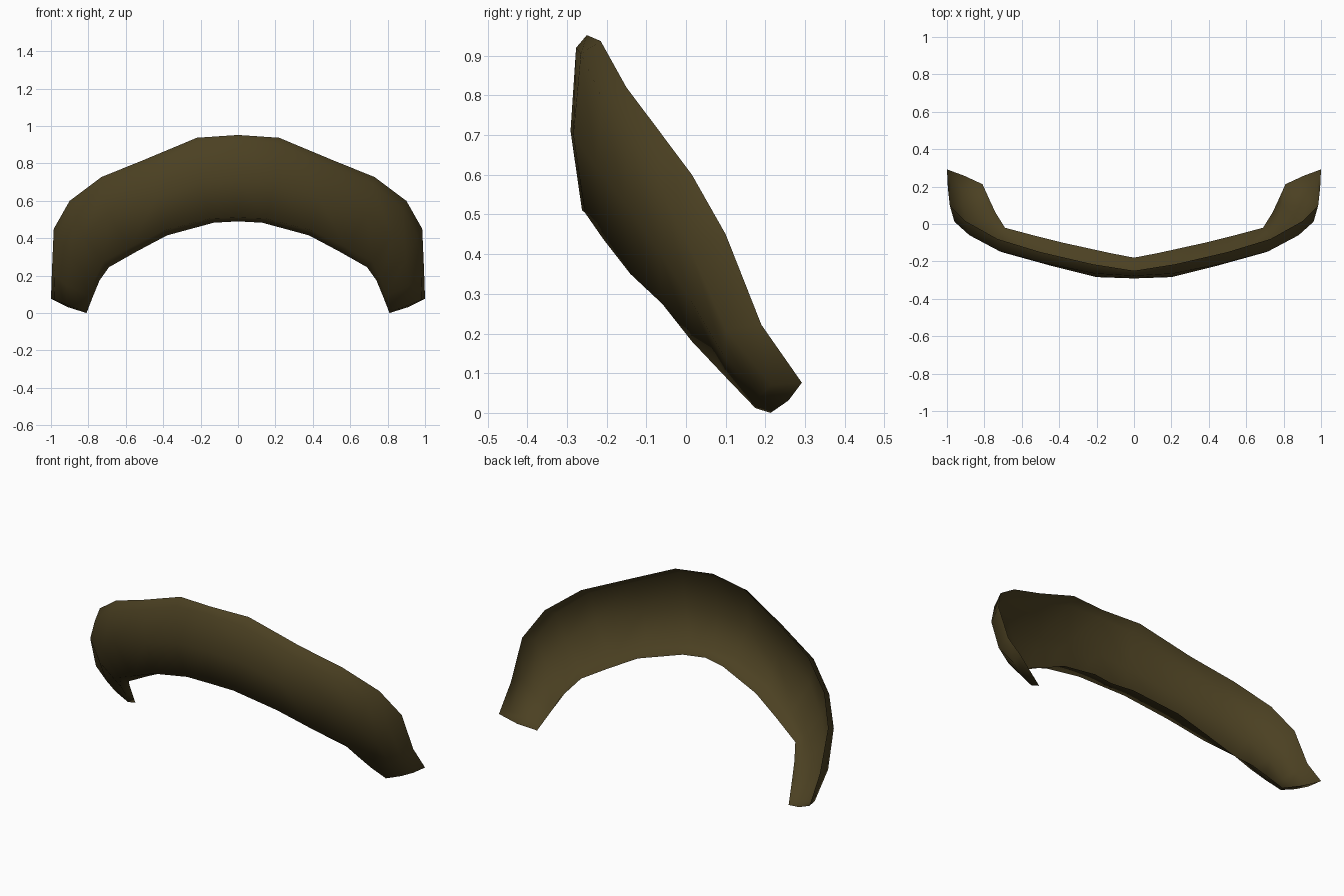
import bpy, bmesh

if "Cube" in bpy.data.objects:
    bpy.data.objects.remove(bpy.data.objects["Cube"])

# Guide rails running from the middle of the arch to the tip of one leg
top_edge = [(0, -.25, .952), (.22, -.215, .937), (.50, -.15, .82), (.73, -.08, .727),
            (.90, .015, .60), (.985, .10, .45), (.995, .19, .222), (1, .292, .076)]
upper_front = [(0, -.277, .92), (.21, -.265, .905), (.48, -.21, .79), (.72, -.145, .69),
               (.88, -.06, .56), (.96, .012, .41), (.985, .10, .21), (.98, .215, .07)]
middle_front = [(0, -.291, .71), (.20, -.284, .70), (.43, -.227, .62), (.69, -.155, .53),
                (.825, -.07, .41), (.897, .008, .29), (.915, .095, .145), (.92, .187, .045)]
lower_front = [(0, -.262, .51), (.15, -.255, .505), (.40, -.21, .44), (.58, -.14, .35),
               (.72, -.06, .275), (.765, .015, .18), (.79, .10, .09), (.83, .175, .012)]
bottom_edge = [(0, -.18, .49), (.13, -.155, .483), (.38, -.10, .415), (.54, -.06, .33),
               (.69, -.02, .245), (.74, .06, .175), (.775, .135, .09), (.81, .213, 0)]
tip_middle = (.908, .258, .031)

rails = [top_edge, upper_front, middle_front, lower_front, bottom_edge]
last = len(top_edge) - 1

# Loft the open shell of one half through the rails
bm = bmesh.new()
grid = [[bm.verts.new(p) for p in rail] for rail in rails]
for a, b in zip(grid, grid[1:]):
    for i in range(last):
        bm.faces.new((a[i], b[i], b[i + 1], a[i + 1]))

# Turn the shell in at the tip, as along the long edges
tip = bm.verts.new(tip_middle)
top, upper, middle, lower, bottom = [rail[last] for rail in grid]
bm.faces.new((top, upper, middle, tip))
bm.faces.new((tip, middle, lower, bottom))

# Mirror the half across the middle and weld the seam
half = bm.verts[:] + bm.edges[:] + bm.faces[:]
copy = bmesh.ops.duplicate(bm, geom=half)["geom"]
for v in copy:
    if isinstance(v, bmesh.types.BMVert):
        v.co.x = -v.co.x
bmesh.ops.remove_doubles(bm, verts=bm.verts[:], dist=.0005)
bmesh.ops.recalc_face_normals(bm, faces=bm.faces[:])

# The outer skin faces forward
if sum(f.normal.y * f.calc_area() for f in bm.faces) > 0:
    bmesh.ops.reverse_faces(bm, faces=bm.faces[:])
for f in bm.faces:
    f.smooth = True

mesh = bpy.data.meshes.new("curved_band")
bm.to_mesh(mesh)
bm.free()
band = bpy.data.objects.new("curved_band", mesh)
bpy.context.collection.objects.link(band)

# Dark olive brown
mat = bpy.data.materials.new("dark_olive_brown")
mat.diffuse_color = (.071, .052, .016, 1)
mat.use_nodes = True
mat.node_tree.nodes["Principled BSDF"].inputs["Base Color"].default_value = mat.diffuse_color
mesh.materials.append(mat)
